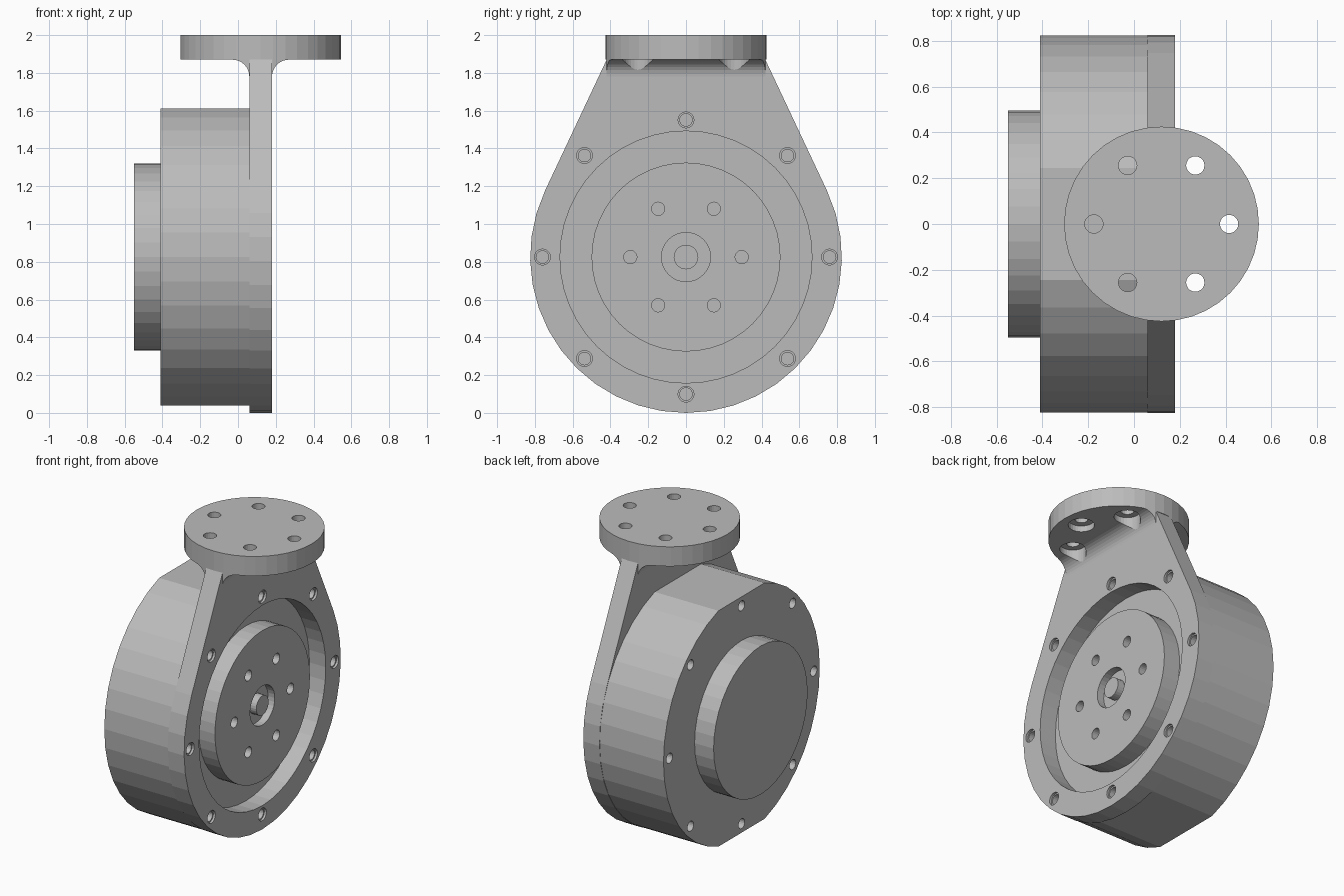
import bpy
import bmesh
from math import sin, cos, pi, radians, acos, atan2, hypot, degrees

if "Cube" in bpy.data.objects:
    bpy.data.objects.remove(bpy.data.objects["Cube"])

GREY = bpy.data.materials.new("machined_grey")
GREY.use_nodes = True
COLOUR = (0.50, 0.50, 0.50, 1)
GREY.diffuse_color = COLOUR
GREY.node_tree.nodes["Principled BSDF"].inputs["Base Color"].default_value = COLOUR

AXIS_Z = 0.825           # height of the rotation axis
PLATE_BACK, PLATE_FRONT = 0.06, 0.18
MID = 0.12               # centre of the plate thickness
FLANGE_R, FLANGE_BASE = 0.425, 1.87


def arc(r, start=0, end=360, n=40, c=(0, 0)):
    """Points on an arc, in degrees; a full turn leaves out the repeated end."""
    count = n if end - start == 360 else n + 1
    angles = [radians(start + (end - start) * i / n) for i in range(count)]
    return [(c[0] + r * cos(a), c[1] + r * sin(a)) for a in angles]


def prism(name, outlines, lo, hi, axis):
    """Extrude one or more closed outlines from lo to hi along an axis."""
    place = {"x": lambda p, d: (d, p[0], p[1]),
             "y": lambda p, d: (p[0], d, p[1]),
             "z": lambda p, d: (p[0], p[1], d)}[axis]
    bm = bmesh.new()
    for pts in outlines:
        a = [bm.verts.new(place(p, lo)) for p in pts]
        b = [bm.verts.new(place(p, hi)) for p in pts]
        bm.faces.new(a)
        bm.faces.new(b)
        for i in range(len(pts)):
            j = (i + 1) % len(pts)
            bm.faces.new((a[i], a[j], b[j], b[i]))
    bmesh.ops.recalc_face_normals(bm, faces=bm.faces)
    mesh = bpy.data.meshes.new(name)
    bm.to_mesh(mesh)
    bm.free()
    mesh.materials.append(GREY)
    obj = bpy.data.objects.new(name, mesh)
    bpy.context.collection.objects.link(obj)
    return obj


def combine(obj, tool, operation="DIFFERENCE"):
    """Apply a boolean and discard the tool."""
    mod = obj.modifiers.new("cut", "BOOLEAN")
    mod.object, mod.operation, mod.solver = tool, operation, "EXACT"
    bpy.context.view_layer.objects.active = obj
    bpy.ops.object.modifier_apply(modifier=mod.name)
    bpy.data.objects.remove(tool)


def drill(obj, centres, r, lo, hi, axis, n=20):
    combine(obj, prism("drill", [arc(r, n=n, c=c) for c in centres], lo, hi, axis))


def ring(r, n, c):
    return arc(r, n=n, c=c)


HUB = (0, AXIS_Z)
# Eight screw positions; the upper and lower ones sit closer to the axis
screws = [(x, AXIS_Z + (z - AXIS_Z) * (0.955 if abs(x) < 0.01 else 1))
          for x, z in ring(0.76, 8, HUB)]

# Motor housing: round with flats above and below
HOUSING_R, FLAT = 0.823, 0.786
edge = 90 - degrees(acos(FLAT / HOUSING_R))
outline = arc(HOUSING_R, -edge, edge, 16, HUB) + arc(HOUSING_R, 180 - edge, 180 + edge, 16, HUB)
housing = prism("motor_housing", [outline], -0.41, PLATE_BACK, "x")
drill(housing, screws, 0.033, -0.5, -0.33, "x")

# Rear cap
prism("rear_cap", [arc(0.495, c=HUB)], -0.55, -0.41, "x")

# Mounting plate: circle with tangent sides running up to the flange
neck_y, neck_z = 0.42, FLANGE_BASE - AXIS_Z
tangent = degrees(atan2(neck_z, neck_y) - acos(AXIS_Z / hypot(neck_y, neck_z)))
outline = arc(AXIS_Z, 180 - tangent, 360 + tangent, 26, HUB)
outline += [(neck_y, FLANGE_BASE), (-neck_y, FLANGE_BASE)]
plate = prism("mounting_plate", [outline], PLATE_BACK, PLATE_FRONT, "x")
drill(plate, [HUB], 0.667, 0, 0.3, "x", 48)
drill(plate, screws, 0.033, 0.09, 0.3, "x")
drill(plate, screws, 0.042, 0.165, 0.3, "x")

# Output disc with bolt holes and a centre pocket
disc = prism("output_disc", [arc(0.5, n=48, c=HUB)], PLATE_BACK, PLATE_FRONT, "x")
drill(disc, ring(0.295, 6, HUB), 0.035, 0.09, 0.3, "x")
drill(disc, [HUB], 0.13, 0.13, 0.3, "x", 32)
prism("centre_pin", [arc(0.065, n=24, c=HUB)], 0.13, PLATE_FRONT, "x")

# Top flange with six through holes counterbored from below
bolts = ring(0.295, 6, (MID, 0))
flange = prism("top_flange", [arc(FLANGE_R, c=(MID, 0))], FLANGE_BASE, 2.0, "z")
drill(flange, bolts, 0.04, 1.8, 2.1, "z")
drill(flange, bolts, 0.08, 1.6, 1.91, "z", 28)

# Fillets between plate and flange, trimmed to the flange circle
FILLET = 0.09
for side, name in ((1, "front_fillet"), (-1, "rear_fillet")):
    wall = MID + side * (PLATE_FRONT - MID)
    curve = [(wall + side * (FILLET + x), FLANGE_BASE - FILLET + z)
             for x, z in arc(FILLET, 90, 180, 8)]
    fillet = prism(name, [curve + [(wall, FLANGE_BASE)]], -0.5, 0.5, "y")
    combine(fillet, prism("trim", [arc(FLANGE_R, c=(MID, 0))], 1.7, 1.95, "z"), "INTERSECT")
    drill(fillet, bolts, 0.08, 1.6, 1.91, "z", 28)
